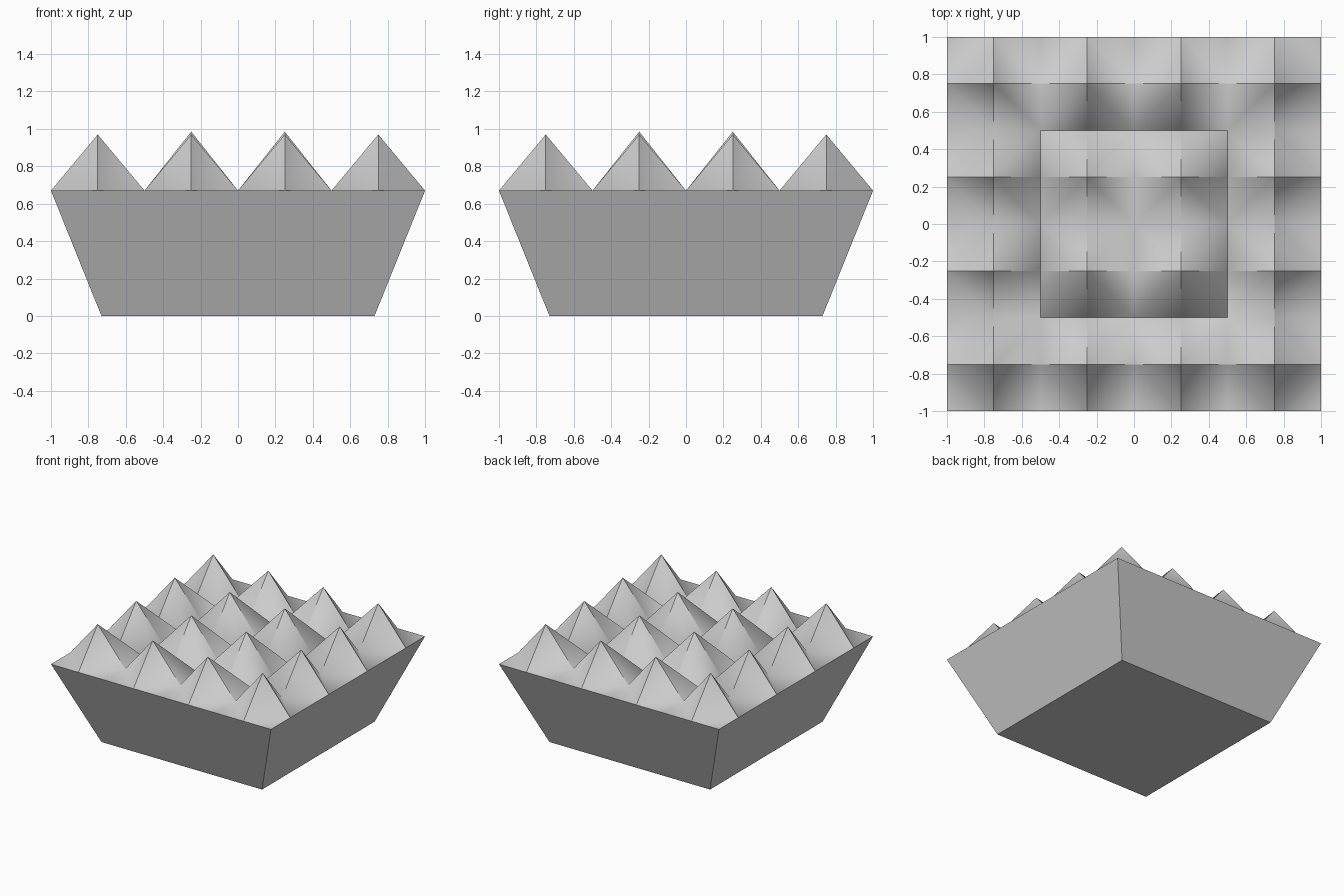
import bpy, bmesh

if "Cube" in bpy.data.objects:
    bpy.data.objects.remove(bpy.data.objects["Cube"])

RIM = 0.67     # height of the rim and the valleys
STEP = 0.25    # half the width of one spike cell


def add_object(name, bm):
    mesh = bpy.data.meshes.new(name)
    bm.to_mesh(mesh)
    bm.free()
    obj = bpy.data.objects.new(name, mesh)
    bpy.context.collection.objects.link(obj)
    return obj


def spike_field(name, peaks, top):
    """Four-ridged spikes with creased ridges and soft valleys."""
    bm = bmesh.new()
    for px, py in peaks:
        for sx in (-1, 1):
            for sy in (-1, 1):
                cx, cy = px + sx * STEP, py + sy * STEP
                peak = (px, py, top)
                side, corner, end = (cx, py, RIM), (cx, cy, RIM), (px, cy, RIM)
                # rim spikes flatten towards the rim, inner ones run into the corner
                if max(abs(cx), abs(cy)) > 0.99:
                    tris = [(peak, side, end), (side, corner, end)]
                else:
                    tris = [(peak, side, corner), (peak, corner, end)]
                for tri in tris:
                    pts = tri if sx * sy > 0 else tri[::-1]
                    face = bm.faces.new([bm.verts.new(p) for p in pts])
                    face.smooth = True
    bmesh.ops.remove_doubles(bm, verts=bm.verts, dist=0.001)
    # crease the ridges that run straight down from each peak
    for e in bm.edges:
        d = e.verts[0].co - e.verts[1].co
        if abs(d.z) > 0.1 and min(abs(d.x), abs(d.y)) < 0.01:
            e.smooth = False
    return add_object(name, bm)


# Tapered base, open at the top where the spikes close it
bm = bmesh.new()
bmesh.ops.create_cube(bm, size=2)
for v in bm.verts:
    half, z = (1.0, RIM) if v.co.z > 0 else (0.73, 0.0)
    v.co = (v.co.x * half, v.co.y * half, z)
cap = [f for f in bm.faces if f.normal.z > 0.9 or all(v.co.z > 0.5 for v in f.verts)]
bmesh.ops.delete(bm, geom=cap, context='FACES_ONLY')
add_object("tapered_base", bm)

# Spikes: a ring of twelve around a slightly taller group of four
grid = [-0.75, -0.25, 0.25, 0.75]
cells = [(x, y) for x in grid for y in grid]
inner = [c for c in cells if max(abs(c[0]), abs(c[1])) < 0.5]
outer = [c for c in cells if c not in inner]
spike_field("outer_spikes", outer, 0.97)
spike_field("inner_spikes", inner, 0.985)
